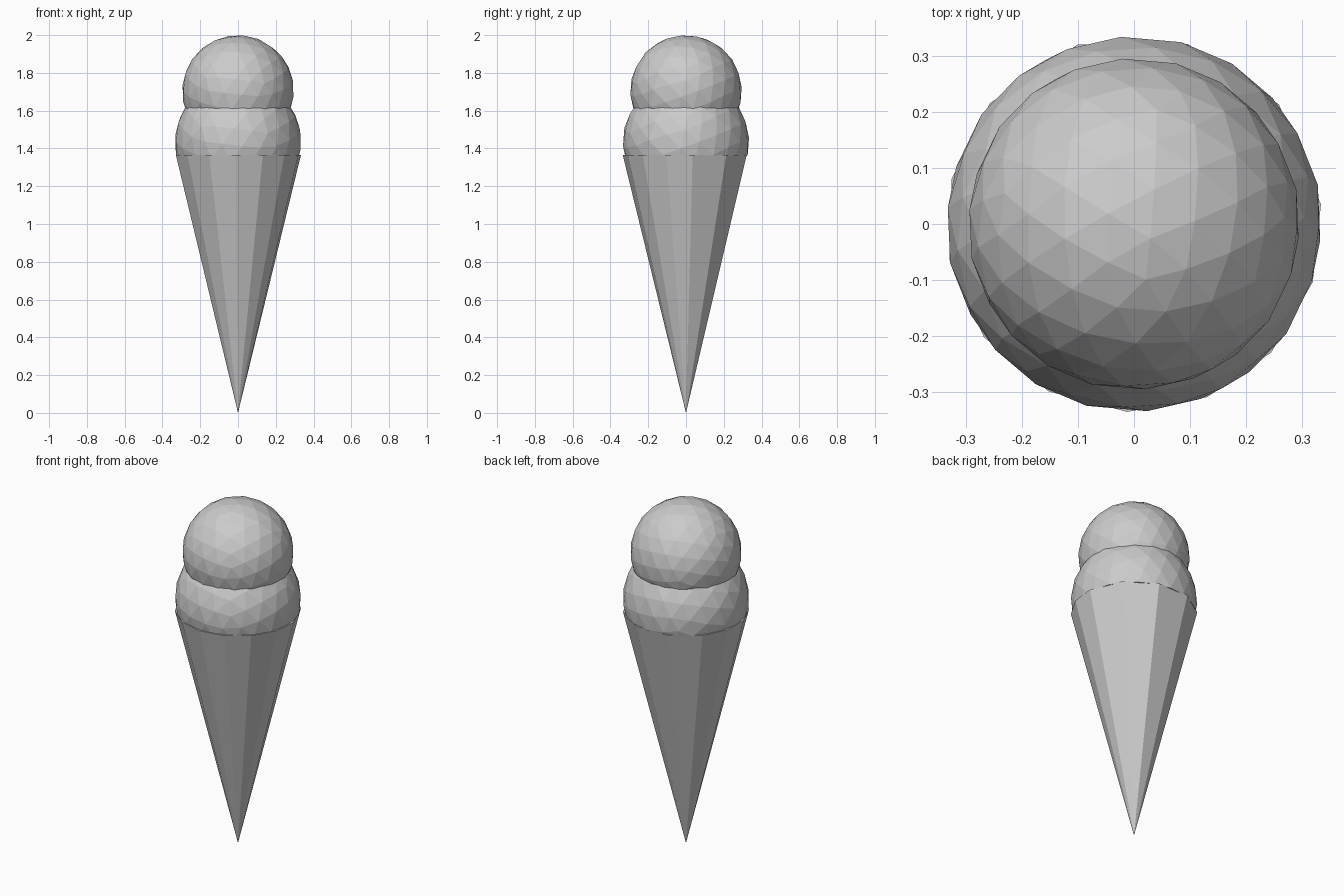
import bpy, bmesh
from math import sin, cos, radians
from mathutils import Matrix

if "Cube" in bpy.data.objects:
    bpy.data.objects.remove(bpy.data.objects["Cube"])

RIM_Z, RIM_R = 1.365, 0.335


def finish(bm, name):
    bmesh.ops.recalc_face_normals(bm, faces=bm.faces)
    mesh = bpy.data.meshes.new(name)
    bm.to_mesh(mesh)
    bm.free()
    obj = bpy.data.objects.new(name, mesh)
    bpy.context.collection.objects.link(obj)
    return obj


def scoop(name, radius, z, cut_z):
    # faceted ball with its hidden underside sliced off flat
    bm = bmesh.new()
    turn = Matrix.Rotation(radians(12), 4, 'Z') @ Matrix.Rotation(radians(20), 4, 'X')
    bmesh.ops.create_icosphere(bm, subdivisions=3, radius=radius,
                               matrix=Matrix.Translation((0, 0, z)) @ turn)
    geom = bm.verts[:] + bm.edges[:] + bm.faces[:]
    cut = bmesh.ops.bisect_plane(bm, geom=geom, plane_co=(0, 0, cut_z),
                                 plane_no=(0, 0, -1), clear_outer=True)
    rim = [e for e in cut['geom_cut'] if isinstance(e, bmesh.types.BMEdge)]
    bmesh.ops.holes_fill(bm, edges=rim, sides=0)
    return finish(bm, name)


# wafer cone: uneven facets, wider at the back than at the front
angles = [6, 39.5, 73.5, 107.5, 140, 166, 191, 217, 243, 268, 293, 317, 342]
bm = bmesh.new()
tip = bm.verts.new((0, 0, 0))
ring = [bm.verts.new((RIM_R * cos(radians(a)), RIM_R * sin(radians(a)), RIM_Z)) for a in angles]
for i, v in enumerate(ring):
    bm.faces.new((tip, ring[(i + 1) % len(ring)], v))
bm.faces.new(ring)
finish(bm, "wafer_cone")

# two stacked ice cream scoops
scoop("lower_scoop", 0.335, 1.435, RIM_Z - 0.003)
scoop("upper_scoop", 0.296, 1.704, 1.55)
